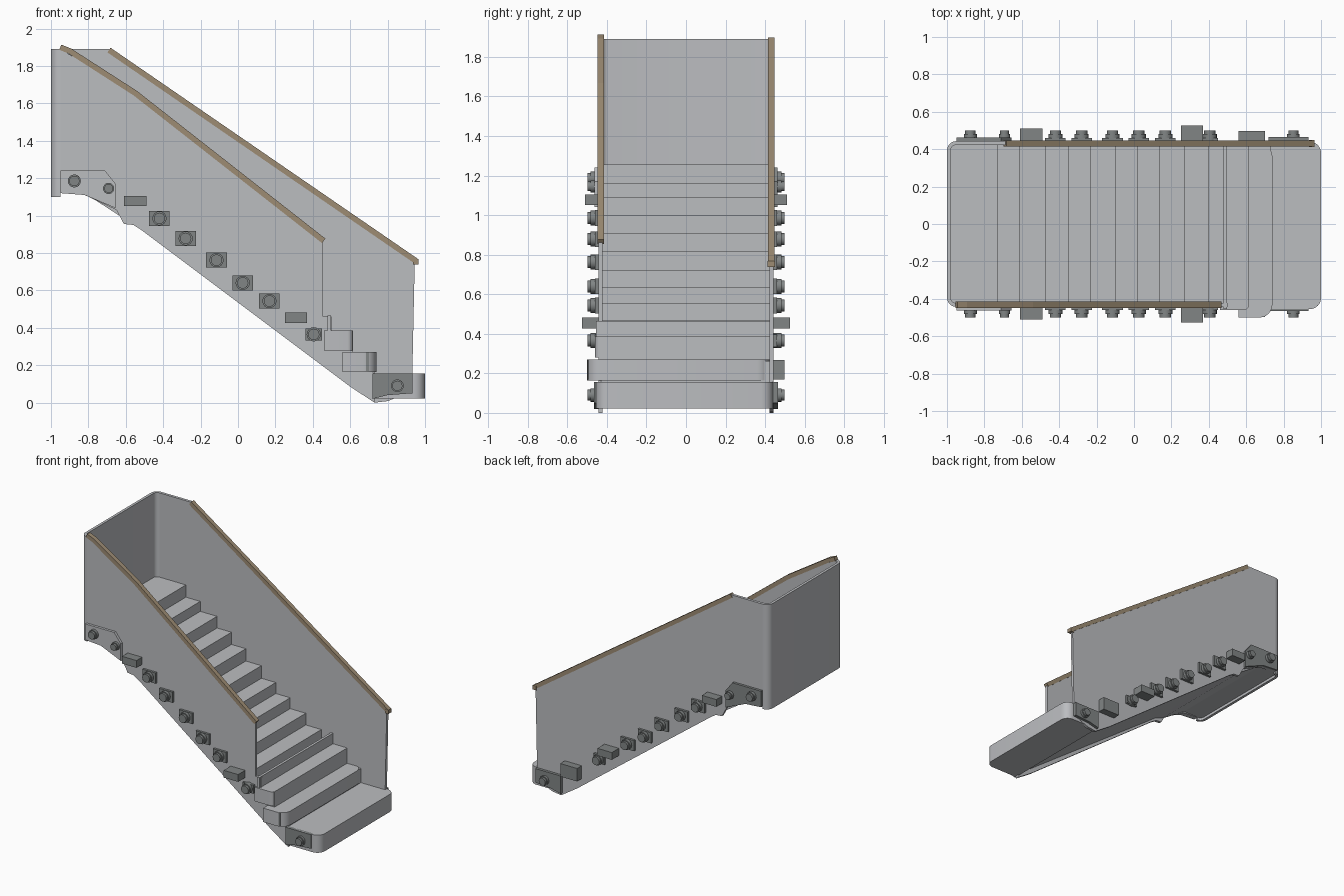
import bpy, bmesh, math
from mathutils import Vector

if "Cube" in bpy.data.objects:
    bpy.data.objects.remove(bpy.data.objects["Cube"])


def material(name, rgb):
    m = bpy.data.materials.new(name)
    m.diffuse_color = (*rgb, 1)
    m.use_nodes = True
    m.node_tree.nodes["Principled BSDF"].inputs["Base Color"].default_value = m.diffuse_color
    return m


GREY = material("light grey panel", (0.50, 0.51, 0.53))
DARK = material("dark grey metal", (0.22, 0.235, 0.235))
WOOD = material("tan wood", (0.34, 0.265, 0.175))


def prism(name, pts, lo, hi, axis, mat, smooth=False):
    """Extrude a 2D outline: axis 'y' takes (x, z) points, axis 'z' takes (x, y)."""
    bm = bmesh.new()
    place = (lambda p, d: (p[0], d, p[1])) if axis == 'y' else (lambda p, d: (p[0], p[1], d))
    a = [bm.verts.new(place(p, lo)) for p in pts]
    b = [bm.verts.new(place(p, hi)) for p in pts]
    bm.faces.new(a)
    bm.faces.new(b[::-1])
    n = len(pts)
    for i in range(n):
        bm.faces.new((a[i], a[(i + 1) % n], b[(i + 1) % n], b[i]))
    bmesh.ops.recalc_face_normals(bm, faces=bm.faces)
    me = bpy.data.meshes.new(name)
    bm.to_mesh(me)
    bm.free()
    me.materials.append(mat)
    ob = bpy.data.objects.new(name, me)
    bpy.context.collection.objects.link(ob)
    if smooth:
        bpy.ops.object.select_all(action='DESELECT')
        ob.select_set(True)
        bpy.context.view_layer.objects.active = ob
        bpy.ops.object.shade_smooth_by_angle(angle=math.radians(35))
    return ob


def arc(cx, cy, r, a0, a1, n=6):
    return [(cx + r * math.cos(math.radians(a0 + (a1 - a0) * i / n)),
             cy + r * math.sin(math.radians(a0 + (a1 - a0) * i / n))) for i in range(n + 1)]


def rect(x0, x1, z0, z1):
    return [(x0, z0), (x1, z0), (x1, z1), (x0, z1)]


def step_slab(name, x0, x1, y0, y1, z0, z1, r):
    pts = [(x0, y0)] + arc(x1 - r, y0 + r, r, -90, 0) + arc(x1 - r, y1 - r, r, 0, 90) + [(x0, y1)]
    return prism(name, pts, z0, z1, 'z', GREY, True)


def rail(name, path, half, y0, y1):
    """Handrail following a path in the xz plane."""
    up, down = [], []
    for i, p in enumerate(path):
        d = Vector(path[min(i + 1, len(path) - 1)]) - Vector(path[max(i - 1, 0)])
        n = Vector((-d.y, d.x)).normalized() * half
        up.append((p[0] + n.x, p[1] + n.y))
        down.append((p[0] - n.x, p[1] - n.y))
    return prism(name, up + down[::-1], y0, y1, 'y', WOOD)


# Main flight: stepped top, sloping underside
nosings = [(-0.73, 1.255), (-0.61, 1.163), (-0.47, 1.088), (-0.35, 1.0), (-0.23, 0.908),
           (-0.10, 0.815), (0.02, 0.72), (0.14, 0.637), (0.27, 0.555), (0.40, 0.467),
           (0.615, 0.385), (0.73, 0.262)]
under = [(0.73, 0.03), (-0.55, 0.965), (-0.62, 0.99), (-0.82, 1.12), (-0.985, 1.12)]
flight = [(-0.985, 1.255)]
for i, (x, z) in enumerate(nosings):
    flight.append((x, z))
    if i + 1 < len(nosings):
        flight.append((x, nosings[i + 1][1]))
prism("stair_flight", flight + under, -0.43, 0.43, 'y', GREY)

# Thin raised lip and the wider bottom steps
prism("step_lip", rect(0.478, 0.497, 0.38, 0.465), -0.455, 0.425, 'y', GREY)
step_slab("third_step", 0.46, 0.615, -0.46, 0.425, 0.28, 0.386, 0.03)
step_slab("second_step", 0.56, 0.74, -0.50, 0.43, 0.165, 0.27, 0.07)
step_slab("bottom_step", 0.72, 1.0, -0.455, 0.44, 0.022, 0.155, 0.06)

# Side panels
low = [(0.73, 0.0), (0.60, 0.085), (-0.52, 0.925), (-0.56, 0.95), (-0.61, 0.955), (-0.65, 1.03),
       (-0.82, 1.11), (-0.95, 1.12)]
front_top = [(-0.95, 1.89), (-0.55, 1.655), (0.455, 0.865), (0.455, 0.46), (0.50, 0.46),
             (0.50, 0.385), (0.615, 0.385), (0.615, 0.25), (0.73, 0.155)]
back_top = [(-0.95, 1.89), (-0.69, 1.89), (0.945, 0.76), (0.93, 0.06), (0.80, 0.008)]
prism("front_panel", front_top + low, -0.443, -0.422, 'y', GREY)
prism("back_panel", back_top + low, 0.422, 0.443, 'y', GREY)

# Wall at the top end with rounded corners
outer = arc(-0.95, -0.393, 0.05, 270, 180) + arc(-0.95, 0.393, 0.05, 180, 90)
inner = arc(-0.95, 0.393, 0.03, 90, 180) + arc(-0.95, -0.393, 0.03, 180, 270)
prism("end_wall", outer + inner, 1.10, 1.89, 'z', GREY, True)

# Wooden handrails
rail("front_handrail", [(-0.95, 1.90), (-0.90, 1.88), (-0.55, 1.655), (0.458, 0.865)], 0.015, -0.448, -0.415)
rail("back_handrail", [(-0.69, 1.885), (0.955, 0.755)], 0.015, 0.415, 0.447)
prism("back_handrail_end", rect(0.935, 0.965, 0.738, 0.768), 0.413, 0.449, 'y', WOOD)

# Fixings on both sides
bolts = [(-0.42, 0.985), (-0.28, 0.878), (-0.115, 0.762), (0.025, 0.64), (0.168, 0.543), (0.405, 0.365)]
top_plate = [(-0.95, 1.12), (-0.95, 1.24), (-0.71, 1.24), (-0.655, 1.17), (-0.655, 1.04), (-0.82, 1.11)]
low_plate = [(0.72, 0.02), (0.72, 0.155), (0.932, 0.155), (0.932, 0.05), (0.80, 0.04)]
for side, s in (("front", -1), ("back", 1)):
    def fix(name, pts, d0, d1, mat=DARK, smooth=False):
        prism(f"{side}_{name}", pts, s * d0, s * d1, 'y', mat, smooth)

    def bolt(name, x, z, r):
        fix(name + "_washer", arc(x, z, r, 0, 337.5, 15), 0.44, 0.482, DARK, True)
        fix(name + "_head", arc(x, z, r * 0.8, 0, 337.5, 15), 0.48, 0.499, DARK, True)

    fix("top_bracket", top_plate, 0.44, 0.462, GREY if s < 0 else DARK)
    fix("bottom_bracket", low_plate, 0.438, 0.464)
    for i, (x, z) in enumerate(bolts):
        w, h = (0.055, 0.04) if i < 5 else (0.045, 0.032)
        fix(f"plate_{i + 1}", rect(x - w, x + w, z - h, z + h), 0.44, 0.46)
        bolt(f"bolt_{i + 1}", x, z, 0.038)
    bolt("top_bolt_outer", -0.875, 1.185, 0.035)
    bolt("top_bolt_inner", -0.692, 1.145, 0.03)
    bolt("bottom_bolt", 0.852, 0.09, 0.034)
    fix("upper_block", rect(-0.61, -0.49, 1.05, 1.105), 0.44, 0.51)
    fix("lower_block", rect(0.25, 0.37, 0.427, 0.482), 0.44, 0.527)
    fix("step_block", rect(0.56, 0.70, 0.17, 0.268), 0.44, 0.498)
